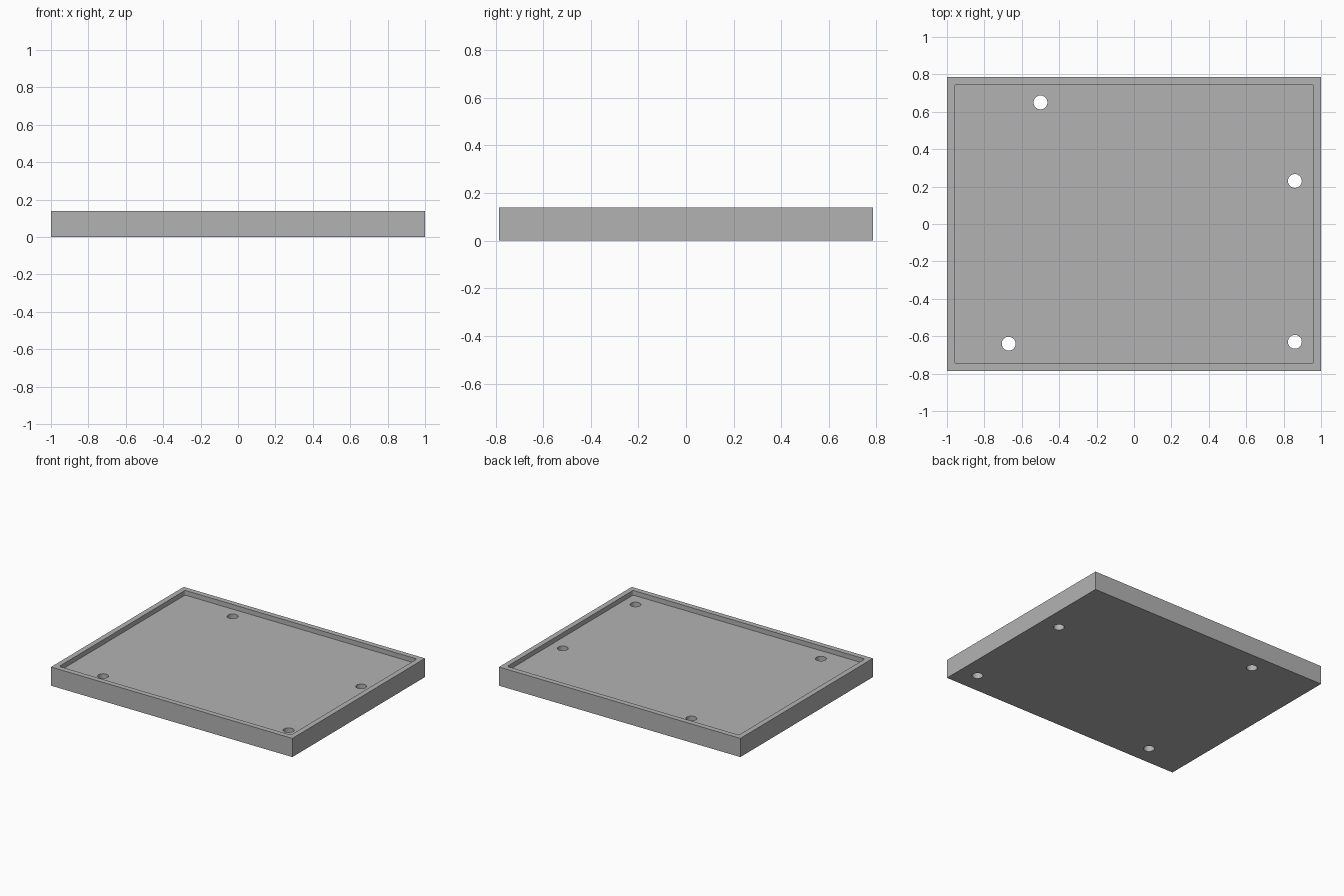
import bpy
import bmesh
from mathutils import Matrix, Vector

cube = bpy.data.objects.get("Cube")
if cube:
    bpy.data.objects.remove(cube, do_unlink=True)

WIDTH, DEPTH, HEIGHT = 2.0, 1.57, 0.14
WALL, RECESS = 0.04, 0.035
HOLE_RADIUS = 0.037
HOLES = [(-0.50, 0.65), (0.86, 0.23), (0.86, -0.63), (-0.67, -0.64)]

grey = bpy.data.materials.new("plain grey")
grey.use_nodes = True
colour = (0.45, 0.45, 0.45, 1)
grey.diffuse_color = colour
grey.node_tree.nodes["Principled BSDF"].inputs["Base Color"].default_value = colour


def add_object(name, bm):
    mesh = bpy.data.meshes.new(name)
    bm.to_mesh(mesh)
    bm.free()
    mesh.materials.append(grey)
    obj = bpy.data.objects.new(name, mesh)
    bpy.context.collection.objects.link(obj)
    return obj


def box(name, size, bottom, corner=0):
    """Box centred in plan, with optionally rounded upright edges."""
    bm = bmesh.new()
    centre = Vector((0, 0, bottom + size[2] / 2))
    bmesh.ops.create_cube(bm, size=1, matrix=Matrix.Translation(centre) @ Matrix.Diagonal((*size, 1)))
    if corner:
        upright = [e for e in bm.edges if abs(e.verts[0].co.z - e.verts[1].co.z) > 0.01]
        bmesh.ops.bevel(bm, geom=upright, offset=corner, segments=4, profile=0.5, affect='EDGES')
    return add_object(name, bm)


def cylinder(name, x, y):
    bm = bmesh.new()
    bmesh.ops.create_cone(bm, cap_ends=True, segments=48, radius1=HOLE_RADIUS, radius2=HOLE_RADIUS,
                          depth=1, matrix=Matrix.Translation((x, y, 0)))
    return add_object(name, bm)


# Solid slab, then the shallow recess and the four through holes
tray = box("tray", (WIDTH, DEPTH, HEIGHT), 0)
cutters = [box("recess_cutter", (WIDTH - 2 * WALL, DEPTH - 2 * WALL, 0.2), HEIGHT - RECESS, 0.01)]
cutters += [cylinder("hole_cutter", x, y) for x, y in HOLES]

bpy.context.view_layer.objects.active = tray
tray.select_set(True)
for cutter in cutters:
    cutter.hide_render = True
    cut = tray.modifiers.new("cut", 'BOOLEAN')
    cut.operation = 'DIFFERENCE'
    cut.solver = 'EXACT'
    cut.object = cutter
    bpy.ops.object.modifier_apply(modifier=cut.name)
    bpy.data.objects.remove(cutter, do_unlink=True)

# Round hole walls with crisp rims
bpy.ops.object.shade_smooth_by_angle(angle=0.5)
